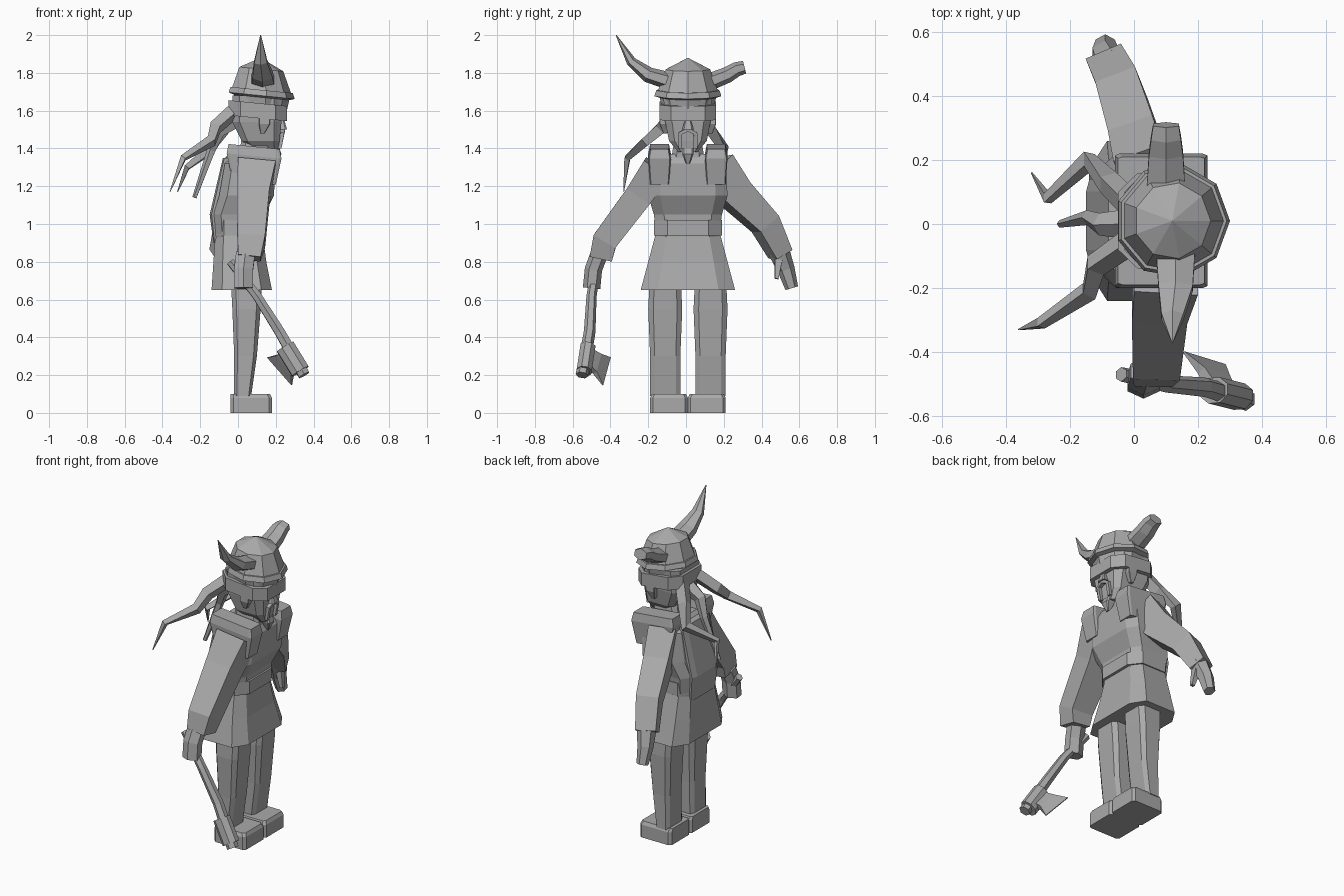
import bpy, bmesh, math
from mathutils import Vector

cube = bpy.data.objects.get("Cube")
if cube:
    bpy.data.objects.remove(cube)

shade = (.4, .4, .4, 1)
grey = bpy.data.materials.new("plain grey")
grey.use_nodes = True
grey.diffuse_color = shade
grey.node_tree.nodes["Principled BSDF"].inputs["Base Color"].default_value = shade

midline = .01
sides = {"left": 1, "right": -1}


def skin(name, rings):
    """Join a list of equal-length rings and close both ends."""
    bm = bmesh.new()
    loops = [[bm.verts.new(point) for point in ring] for ring in rings]
    for lower, upper in zip(loops, loops[1:]):
        for i in range(len(lower)):
            bm.faces.new((lower[i - 1], lower[i], upper[i], upper[i - 1]))
    bm.faces.new(loops[0])
    bm.faces.new(loops[-1])
    bmesh.ops.remove_doubles(bm, verts=bm.verts, dist=.001)
    bmesh.ops.recalc_face_normals(bm, faces=bm.faces)
    mesh = bpy.data.meshes.new(name)
    bm.to_mesh(mesh)
    bm.free()
    mesh.materials.append(grey)
    bpy.context.collection.objects.link(bpy.data.objects.new(name, mesh))


def slab(name, heights, backs, fronts, widths, y=midline, cut=.3, slope=0):
    """Stack chamfered rectangles; widths are half widths, slope tilts along x."""
    outline = [(1, cut - 1), (1, 1 - cut)]
    for quarter in range(3):
        outline += [(-v, u) for u, v in outline[-2:]]
    rings = []
    for z, back, front, width in zip(heights, backs, fronts, widths):
        centre, depth = (back + front) / 2, (front - back) / 2
        rings.append([(centre + depth * u, y + width * v, z + slope * depth * u)
                      for u, v in outline])
    skin(name, rings)


def lathe(name, profile, x, slope, count=9):
    """Turn (radius, height) pairs about an upright axis, tilted along x."""
    turns = [math.tau * i / count for i in range(count)]
    skin(name, [[(x + radius * math.cos(t), midline + radius * math.sin(t),
                  z + slope * radius * math.cos(t)) for t in turns]
                for radius, z in profile])


def limb(name, path, start, end, count=4, wide=(1, 0, 0), bulge=1):
    """Sweep a section along a path; a higher bulge delays the change of size."""
    points = [Vector(point) for point in path]
    last = len(points) - 1
    turns = [math.tau * (i + .5) / count for i in range(count)]
    reach = 1 / math.cos(math.pi / count)
    rings = []
    for i, point in enumerate(points):
        along = (points[min(i + 1, last)] - points[max(i - 1, 0)]).normalized()
        across = Vector(wide)
        across = (across - along * across.dot(along)).normalized()
        size = Vector(start).lerp(Vector(end), (i / last) ** bulge) * reach
        rings.append([point + across * size.x * math.cos(t)
                      + along.cross(across) * size.y * math.sin(t) for t in turns])
    skin(name, rings)


# Boots, legs, shoulder pads and ears come in mirrored pairs
for side, sign in sides.items():
    slab(f"{side}_boot", heights=(0, .08, .1), backs=(-.04,) * 3, fronts=(.18, .18, .17),
         widths=(.1, .1, .09), y=midline + sign * .1, cut=.15)
    slab(f"{side}_leg", heights=(.09, .3, .55, .75), backs=(-.02, -.02, -.03, -.04),
         fronts=(.07, .1, .12, .13), widths=(.08, .08, .09, .08), y=midline + sign * .12)
    slab(f"{side}_shoulder_pad", heights=(1.22, 1.36, 1.41), backs=(-.03, -.06, -.05),
         fronts=(.2, .23, .22), widths=(.05, .06, .05), y=midline + sign * .15,
         cut=.1, slope=-.1)
    slab(f"{side}_ear", heights=(1.48, 1.53, 1.61), backs=(.12, .11, .11), fronts=(.14, .17, .17),
         widths=(.01, .03, .03), y=midline + sign * .12, cut=.1)

# Tunic, belt and back flap
slab("skirt", heights=(.65, .8, .95), backs=(-.14, -.13, -.12), fronts=(.18, .15, .13),
     widths=(.25, .21, .17), cut=.35)
slab("torso", heights=(.9, 1.05, 1.15, 1.32, 1.37), backs=(-.12, -.13, -.1, -.07, -.02),
     fronts=(.13, .14, .19, .2, .17), widths=(.16, .18, .21, .2, .12))
slab("belt", heights=(.94, 1.02), backs=(-.13,) * 2, fronts=(.15,) * 2, widths=(.18,) * 2,
     cut=.4)
slab("back_flap", heights=(.9, 1.05, 1.35), backs=(-.13, -.15, -.08),
     fronts=(-.09, -.08, -.03), widths=(.12, .13, .13))

# Arms and hands
limb("right_arm", path=[(.1, -.15, 1.3), (.08, -.25, 1.15), (.07, -.43, .91), (.06, -.45, .82)],
     start=(.1, .08), end=(.06, .06))
limb("right_hand", path=[(.04, -.46, .84), (.03, -.49, .76), (.03, -.5, .66)],
     start=(.05, .04), end=(.05, .04), count=6)
limb("left_arm", path=[(.04, .15, 1.3), (.01, .26, 1.16), (-.04, .42, 1), (-.08, .5, .84)],
     start=(.08, .1), end=(.06, .05), wide=(1, .4, 0))
limb("left_hand", path=[(-.07, .49, .86), (-.09, .53, .76), (-.09, .56, .66)],
     start=(.05, .05), end=(.03, .03), count=6)
limb("left_thumb", path=[(-.05, .49, .81), (-.03, .48, .71)], start=(.02, .02), end=(.01, .01))

# Axe with bent handle, collar and flared blade
limb("axe_handle", path=[(-.04, -.47, .8), (.1, -.5, .62), (.22, -.51, .43), (.35, -.55, .2)],
     start=(.02, .02), end=(.03, .03), count=6)
limb("axe_collar", path=[(.25, -.52, .35), (.33, -.54, .22)], start=(.05, .04),
     end=(.05, .04), count=8)
limb("axe_blade", path=[(.28, -.53, .3), (.25, -.47, .26), (.22, -.42, .22)],
     start=(.05, .02), end=(.1, .003), wide=(.5, 0, -.85), bulge=2)

# Neck, head and face
slab("neck", heights=(1.33, 1.46), backs=(0, .02), fronts=(.18, .18), widths=(.09, .07))
slab("head", heights=(1.38, 1.44, 1.54, 1.68), backs=(.1, .02, -.03, -.03),
     fronts=(.21, .22, .23, .23), widths=(.05, .1, .12, .13))
slab("nose", heights=(1.5, 1.57), backs=(.2, .2), fronts=(.26, .24), widths=(.03, .01))
slab("beard", heights=(1.32, 1.37, 1.4), backs=(.19, .17, .16), fronts=(.21, .23, .22),
     widths=(.01, .03, .03))
for side, sign in sides.items():
    limb(f"{side}_moustache", start=(.02, .01), end=(.01, .01),
         path=[(.23, midline, 1.5), (.23, midline + sign * .04, 1.48),
               (.22, midline + sign * .04, 1.4)])
slab("brow_band", heights=(1.56, 1.64), backs=(-.05,) * 2, fronts=(.26,) * 2,
     widths=(.15,) * 2, cut=.4, slope=-.1)

# Helmet dome and rim
lathe("helmet_dome", profile=[(.14, 1.62), (.16, 1.71), (.12, 1.82), (0, 1.88)], x=.12, slope=-.1)
lathe("helmet_rim", profile=[(.15, 1.67), (.18, 1.68), (.17, 1.71), (.15, 1.71)], x=.12, slope=-.1)

# One pointed horn and one broken horn
limb("right_horn", path=[(.13, -.1, 1.76), (.13, -.2, 1.79), (.12, -.29, 1.86), (.12, -.37, 2)],
     start=(.06, .04), end=(.002, .002), count=6, bulge=2)
limb("left_horn", path=[(.1, .12, 1.75), (.1, .22, 1.79), (.1, .27, 1.82), (.1, .31, 1.83)],
     start=(.06, .04), end=(.04, .03), count=6)

# Trailing braids
limb("left_braid", start=(.03, .03), end=(.002, .002), bulge=2,
     path=[(-.02, .07, 1.6), (-.08, .13, 1.5), (-.14, .2, 1.4), (-.27, .08, 1.3), (-.32, .16, 1.17)])
limb("right_braid", start=(.03, .03), end=(.002, .002), bulge=2,
     path=[(-.02, -.06, 1.6), (-.12, -.13, 1.51), (-.14, -.21, 1.44), (-.29, -.31, 1.35),
           (-.36, -.33, 1.17)])
limb("middle_braid", start=(.04, .04), end=(.01, .01), count=5,
     path=[(-.01, 0, 1.55), (-.1, 0, 1.49), (-.14, .02, 1.39), (-.23, 0, 1.14)])
